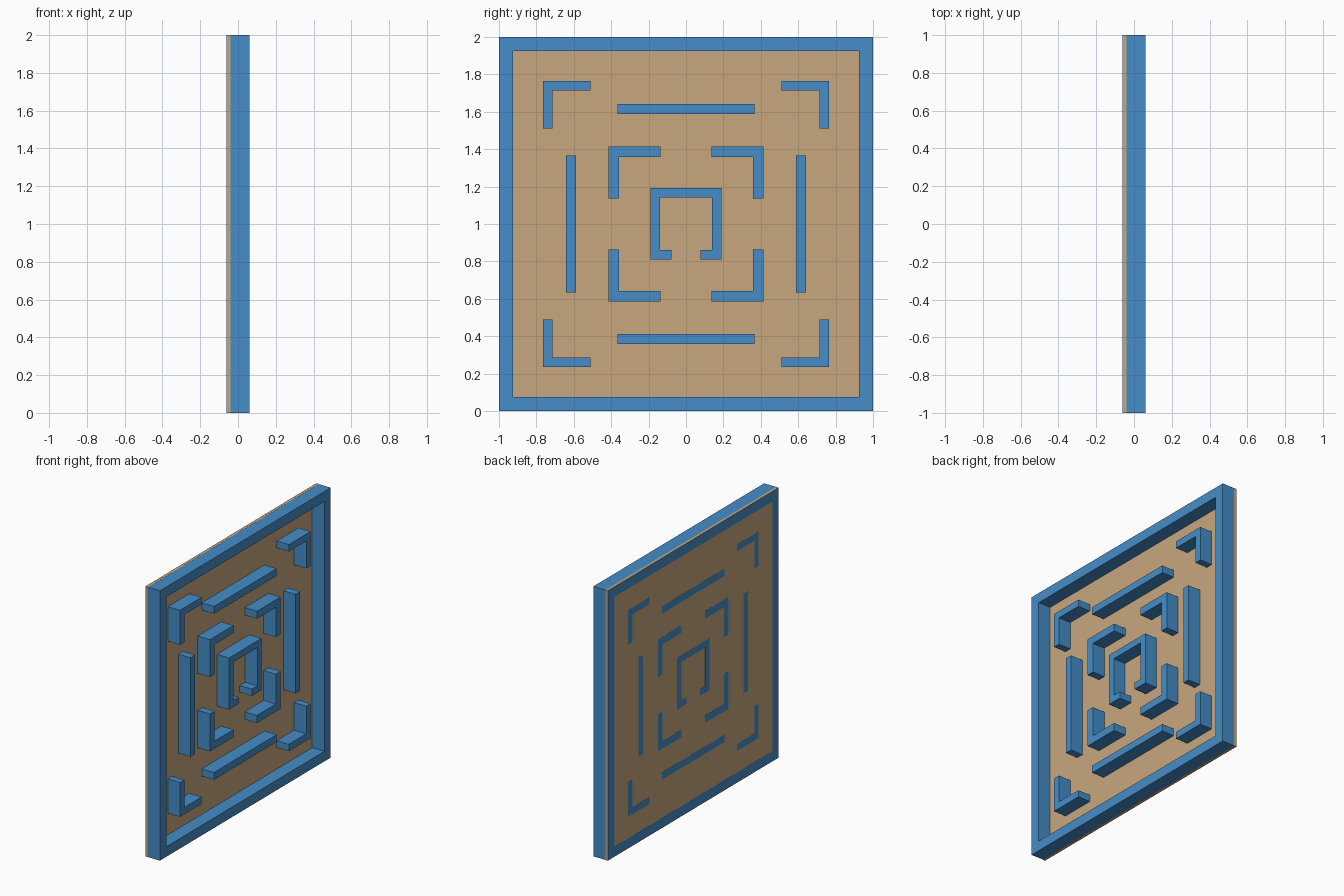
import bpy, bmesh
from mathutils import Vector

if "Cube" in bpy.data.objects:
    bpy.data.objects.remove(bpy.data.objects["Cube"])

BACK, FLOOR, FRONT = -0.06, -0.04, 0.06
EPS = 0.0005   # tiny offset that keeps flush faces from overlapping


def material(name, rgb):
    m = bpy.data.materials.new(name)
    m.diffuse_color = (*rgb, 1)
    m.use_nodes = True
    m.node_tree.nodes["Principled BSDF"].inputs["Base Color"].default_value = m.diffuse_color
    return m


BLUE = material("blue_paint", (0.06, 0.27, 0.58))
TAN = material("tan_board", (0.58, 0.39, 0.21))


def slab(name, points, faces=None, x0=BACK, x1=FRONT, mat=BLUE):
    """Extrude a (y, z) profile, given about the panel centre, from x0 to x1."""
    bm = bmesh.new()
    verts = [bm.verts.new((x0, y, z + 1)) for y, z in points]
    base = [bm.faces.new([verts[i] for i in f]) for f in faces or [range(len(points))]]
    new = bmesh.ops.extrude_face_region(bm, geom=base, use_keep_orig=True)["geom"]
    moved = [g for g in new if isinstance(g, bmesh.types.BMVert)]
    bmesh.ops.translate(bm, verts=moved, vec=Vector((x1 - x0, 0, 0)))
    bmesh.ops.recalc_face_normals(bm, faces=bm.faces)
    mesh = bpy.data.meshes.new(name)
    bm.to_mesh(mesh)
    bm.free()
    mesh.materials.append(mat)
    obj = bpy.data.objects.new(name, mesh)
    bpy.context.collection.objects.link(obj)
    return obj


def rect(a, b):
    return [(-a, -b), (a, -b), (a, b), (-a, b)]


# Backing board
slab("backing_board", rect(1, 1), x0=BACK + EPS, x1=FLOOR, mat=TAN)

# Square border frame
slab("border_frame", rect(1 - EPS, 1 - EPS) + rect(0.925, 0.925),
     faces=[(i, (i + 1) % 4, (i + 1) % 4 + 4, i + 4) for i in range(4)])

# Corner brackets: outer and middle rings, mirrored into four quadrants
for ring, out, inn, end in (("outer", 0.765, 0.714, 0.51),
                            ("middle", 0.414, 0.358, 0.137)):
    ell = [(end, out), (out, out), (out, end), (inn, end), (inn, inn), (end, inn)]
    for sy, side in ((-1, "left"), (1, "right")):
        for sz, level in ((-1, "lower"), (1, "upper")):
            slab(f"{ring}_bracket_{level}_{side}", [(sy * y, sz * z) for y, z in ell])

# Straight bars on the four sides
for s, level, side in ((-1, "lower", "left"), (1, "upper", "right")):
    bar = [(y, z + s * 0.615) for y, z in rect(0.367, 0.027)]
    slab(f"bar_{level}", bar)
    slab(f"bar_{side}", [(z, y) for y, z in bar])

# Central chamber wall with an opening at the bottom
half = [(0.077, -0.14), (0.077, -0.19), (0.19, -0.19), (0.19, 0.193)]
inner = [(0.14, 0.143), (0.14, -0.14)]
flip = lambda pts: [(-y, z) for y, z in reversed(pts)]
slab("central_chamber", half + flip(half) + flip(inner)[0:2] + inner)
